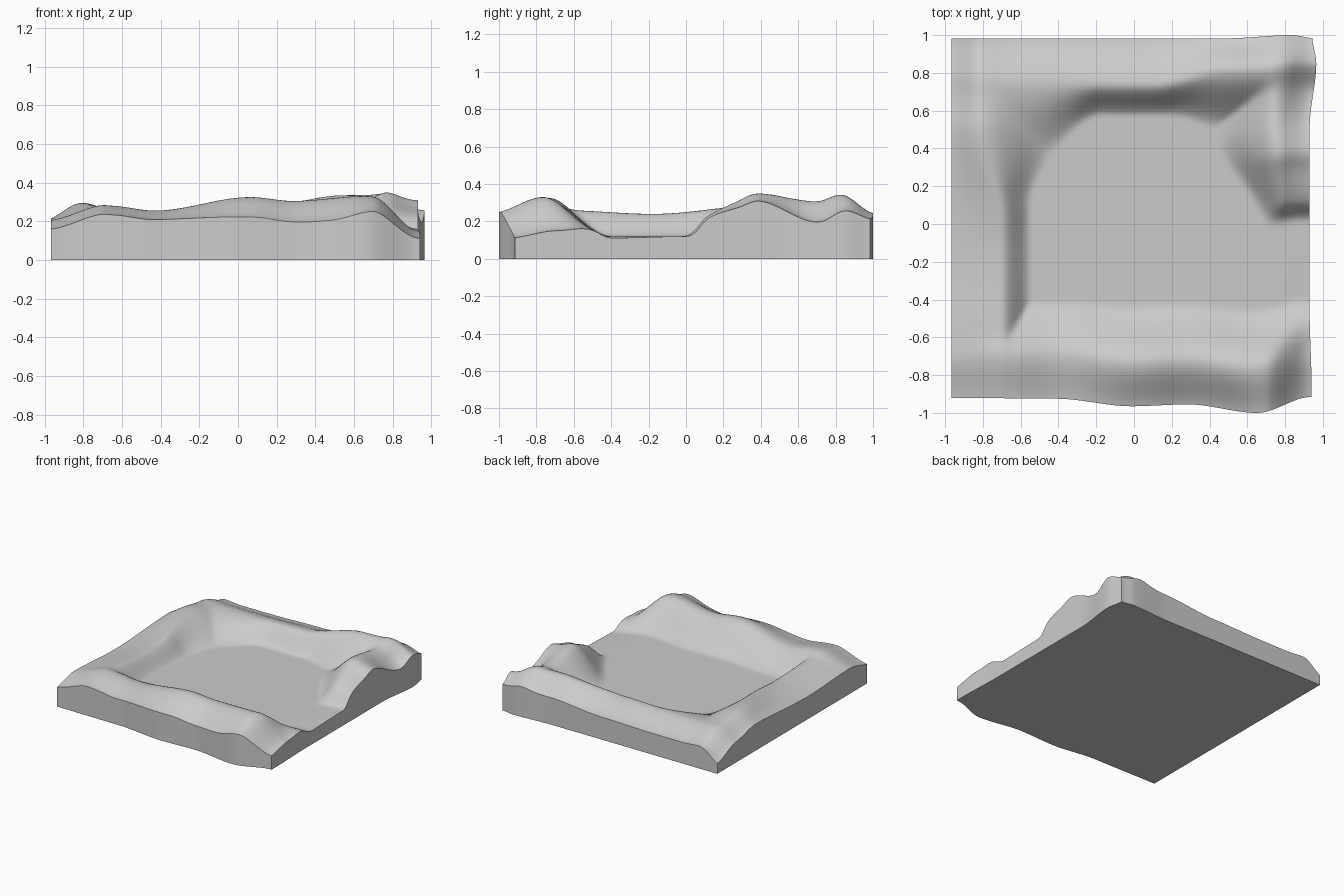
import bpy
import bmesh

cube = bpy.data.objects.get("Cube")
if cube:
    bpy.data.objects.remove(cube, do_unlink=True)

STEPS = 110   # surface divisions per side
FLOOR = .12   # height of the flat basin
SIDE, NEAR, FAR = .96, -.96, .985


def ramp(start, end, t):
    """Ease from 0 at start to 1 at end, in either direction."""
    s = min(max((t - start) / (end - start), 0), 1)
    return s * s * (3 - 2 * s)


def along(t, *points):
    """Eased profile through (position, value) points."""
    for (t0, v0), (t1, v1) in zip(points, points[1:]):
        if t <= t1:
            return v0 + (v1 - v0) * ramp(t0, t1, t)
    return points[-1][1]


# Wavy outline of the tile
def front_edge(x):
    return along(x, (-SIDE, -.92), (-.4, -.925), (0, -.965),
                 (.3, -.955), (.67, -1), (SIDE, -.915))


def back_edge(x):
    return along(x, (.5, .983), (.85, 1), (SIDE, .985))


def right_edge(y):
    return along(y, (-.9, .94), (-.5, .93), (.5, .93), (.85, .965), (FAR, .945))


# Each bank gives its rise above the basin and its fall towards the outer edge
def front_bank(x, y):
    crest = along(x, (-SIDE, .24), (-.65, .28), (-.42, .255),
                  (.08, .325), (.3, .305), (.68, .33), (SIDE, .28))
    drop = along(x, (-.4, .05), (.1, .11), (.5, .12), (.75, .08), (SIDE, .04))
    return (crest - FLOOR) * ramp(-.42, -.73, y), drop * ramp(-.73, -1, y)


def left_bank(x, y):
    crest = along(y, (-.7, .26), (-.2, .24), (.48, .295), (.8, .25))
    drop = along(y, (-.2, .06), (.5, .09), (.8, .11))
    top = along(y, (0, -.69), (.5, -.8))
    foot = along(y, (.1, -.53), (.5, -.38))
    return (crest - FLOOR) * ramp(foot, top, x), drop * ramp(top, -1, x)


def back_bank(x, y):
    crest = along(x, (-.4, .25), (.05, .26), (.55, .335), (SIDE, .34))
    drop = along(x, (-.9, .08), (.05, .08), (.55, .12), (SIDE, .09))
    top = along(x, (.1, .74), (.5, .82))
    foot = along(x, (-.6, .25), (-.15, .57), (.2, .57), (.5, .5))
    return (crest - FLOOR) * ramp(foot, top, y), drop * ramp(top, 1, y)


def right_bank(x, y):
    crest = along(y, (-.03, FLOOR), (.38, .37), (.7, .335), (.85, .345))
    crest += .05 * ramp(0, .1, y) * ramp(.3, .1, y)
    drop = along(y, (-.73, .13), (-.5, .01), (0, 0), (.35, .06),
                 (.7, .14), (FAR, .06))
    foot = along(y, (0, .7), (.5, .44))
    return (crest - FLOOR) * ramp(foot, .83, x), drop * ramp(.72, .96, x)


def ground_height(x, y):
    banks = [bank(x, y) for bank in (front_bank, left_bank, back_bank, right_bank)]
    rise = sum(max(b[0], 0) ** 9 for b in banks) ** (1 / 9)
    fall = sum(b[1] for b in banks)
    return FLOOR + rise - fall


def build_ground():
    bm = bmesh.new()
    rows = []
    for j in range(STEPS + 1):
        v = j / STEPS
        y = NEAR + (FAR - NEAR) * v
        row = []
        for i in range(STEPS + 1):
            u = i / STEPS
            x = SIDE * (2 * u - 1)
            row.append(bm.verts.new((
                -.967 * (1 - u) + right_edge(y) * u,
                front_edge(x) * (1 - v) + back_edge(x) * v,
                ground_height(x, y))))
        rows.append(row)

    # Rolling top surface
    for low, high in zip(rows, rows[1:]):
        for i in range(STEPS):
            bm.faces.new((low[i], low[i + 1], high[i + 1], high[i]))

    # Vertical walls and flat underside
    rim = (rows[0] + [r[-1] for r in rows[1:]]
           + rows[-1][-2::-1] + [r[0] for r in rows[-2:0:-1]])
    base = [bm.verts.new((p.co.x, p.co.y, 0)) for p in rim]
    for k in range(len(rim)):
        n = (k + 1) % len(rim)
        bm.faces.new((base[k], base[n], rim[n], rim[k]))
    bm.faces.new(base[::-1])
    bmesh.ops.recalc_face_normals(bm, faces=bm.faces)

    mesh = bpy.data.meshes.new("terrain_tile")
    bm.to_mesh(mesh)
    bm.free()
    ground = bpy.data.objects.new("terrain_tile", mesh)
    bpy.context.collection.objects.link(ground)
    return ground


tile = build_ground()

# Plain grey ground
grey = bpy.data.materials.new("light_grey")
grey.use_nodes = True
grey.diffuse_color = (.6, .6, .6, 1)
for node in grey.node_tree.nodes:
    if node.type == 'BSDF_PRINCIPLED':
        node.inputs["Base Color"].default_value = grey.diffuse_color
tile.data.materials.append(grey)

bpy.ops.object.select_all(action='DESELECT')
tile.select_set(True)
bpy.context.view_layer.objects.active = tile
bpy.ops.object.shade_smooth_by_angle(angle=.7)
